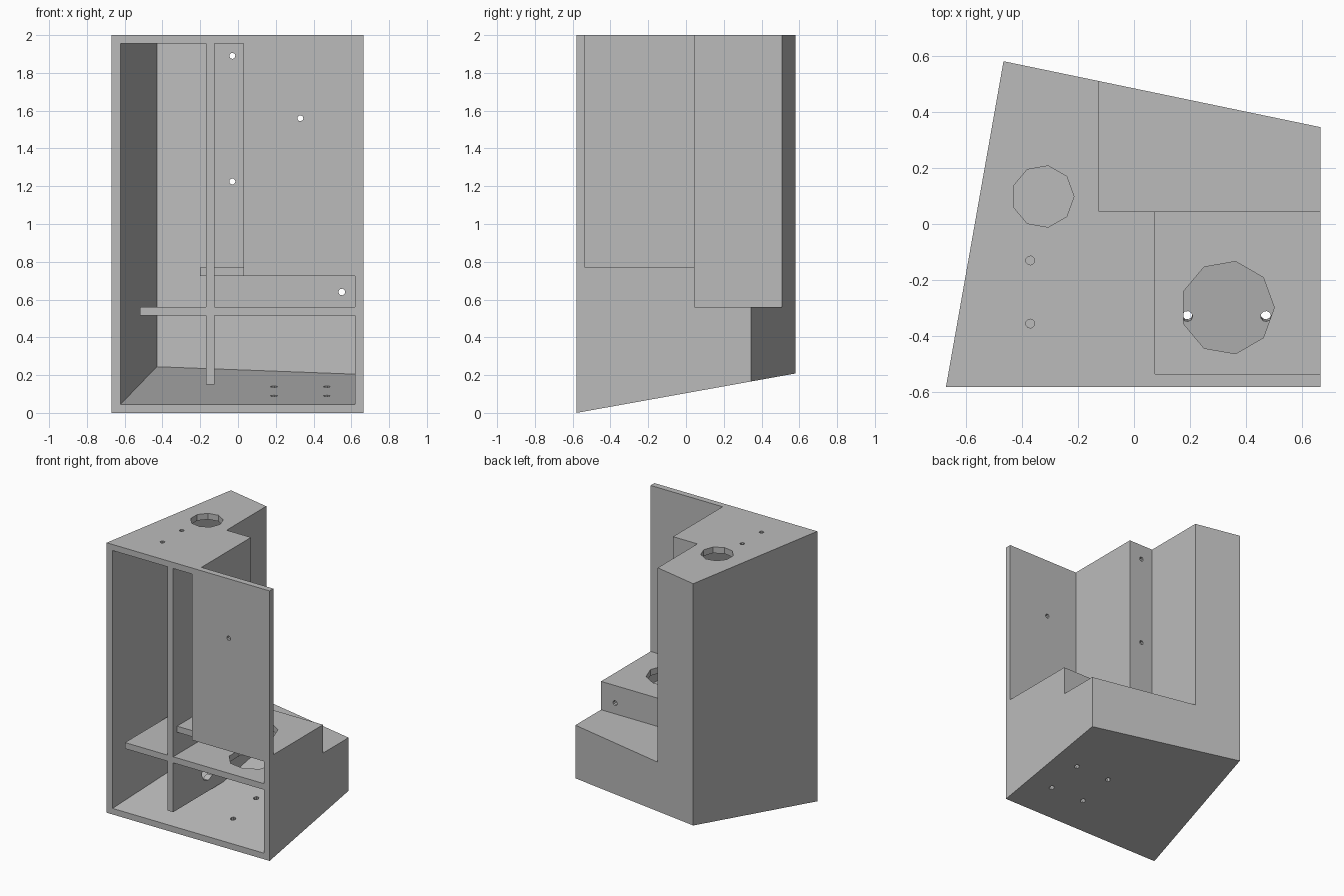
import bpy, bmesh, math
from mathutils import Vector, Matrix

if "Cube" in bpy.data.objects:
    bpy.data.objects.remove(bpy.data.objects["Cube"])

grey = bpy.data.materials.new("plain_grey")
grey.use_nodes = True
COLOUR = (0.5, 0.5, 0.5, 1)
grey.diffuse_color = COLOUR
grey.node_tree.nodes["Principled BSDF"].inputs["Base Color"].default_value = COLOUR

T = 0.045                      # plate thickness
FRONT, LID, TOP = -0.58, 1.955, 2.0
SLOPE = 0.18                   # rise of the tilted base


def base(y):
    return SLOPE * (y - FRONT)


def floor_top(y):
    return base(y) + T


def back(x):
    return 0.345 - 0.208 * (x - 0.665)


def back_in(x):
    return back(x) - T


def add_object(name, bm):
    bmesh.ops.recalc_face_normals(bm, faces=bm.faces)
    mesh = bpy.data.meshes.new(name)
    bm.to_mesh(mesh)
    bm.free()
    mesh.materials.append(grey)
    ob = bpy.data.objects.new(name, mesh)
    bpy.context.collection.objects.link(ob)
    return ob


def loft(name, low, high):
    """Solid between two matching outlines."""
    bm = bmesh.new()
    a = [bm.verts.new(p) for p in low]
    b = [bm.verts.new(p) for p in high]
    bm.faces.new(a)
    bm.faces.new(b)
    for i in range(len(a)):
        j = (i + 1) % len(a)
        bm.faces.new((a[i], a[j], b[j], b[i]))
    return add_object(name, bm)


def prism(name, plan, z0, z1):
    """Upright prism; z0 and z1 may be heights or functions of y."""
    def h(z, y):
        return z(y) if callable(z) else z
    return loft(name, [(x, y, h(z0, y)) for x, y in plan],
                [(x, y, h(z1, y)) for x, y in plan])


def box(name, x0, x1, y0, y1, z0, z1):
    return prism(name, [(x0, y0), (x1, y0), (x1, y1), (x0, y1)], z0, z1)


def drill(ob, centre, axis, radius, sides=9, flip=False):
    """Cut a straight hole through a plate."""
    bm = bmesh.new()
    bmesh.ops.create_cone(bm, cap_ends=True, segments=sides, radius1=radius,
                          radius2=radius, depth=0.2)
    # put one corner on +x (or -x when flipped)
    first = min(bm.verts, key=lambda v: abs(math.atan2(v.co.y, v.co.x)))
    turn = -math.atan2(first.co.y, first.co.x) + (math.pi if flip else 0)
    bm.transform(Matrix.Rotation(turn, 4, 'Z'))
    bm.transform(Vector((0, 0, 1)).rotation_difference(Vector(axis)).to_matrix().to_4x4())
    bm.transform(Matrix.Translation(centre))
    cutter = add_object("hole_cutter", bm)
    cutter.hide_render = True
    mod = ob.modifiers.new("hole", 'BOOLEAN')
    mod.operation, mod.solver, mod.object = 'DIFFERENCE', 'EXACT', cutter
    bpy.context.view_layer.objects.active = ob
    bpy.ops.object.modifier_apply(modifier=mod.name)
    bpy.data.objects.remove(cutter)


X, Y, Z = (1, 0, 0), (0, 1, 0), (0, 0, 1)
LEFT_F, LEFT_B = (-0.67, FRONT), (-0.465, 0.58)
IN_F, IN_B = (-0.622, FRONT), (-0.43, back_in(-0.43))
DIV0, DIV1 = -0.17, -0.125     # divider sides
R0, R1 = 0.62, 0.665           # right wall sides
PIN = 0.016                    # small hole radius

# Outer walls
prism("slanted_side_wall", [LEFT_F, IN_F, IN_B, LEFT_B], base, LID)
prism("tall_back_wall", [IN_B, (DIV1, back_in(DIV1)), (DIV1, back(DIV1)), LEFT_B], base, LID)
prism("low_back_wall", [(DIV1, back_in(DIV1)), (R0, back_in(R0)), (R0, back(R0)),
                        (DIV1, back(DIV1))], base, 0.56)
side = box("straight_side_wall", R0, R1, FRONT, T, base, 0.77)
for y in (-0.36, -0.14):
    drill(side, (R0, y, 0.325), X, PIN)
prism("straight_side_wall_rear", [(R0, T), (R1, T), (R1, back(R1)), (R0, back(R0))], base, 0.56)

# Tilted floor with a large opening and four screw holes
floor = prism("floor", [IN_F, (R0, FRONT), (R0, back_in(R0)), IN_B], base, floor_top)
normal = Vector((0, -SLOPE, 1)).normalized()
FX, FY = 0.33, -0.19
drill(floor, (FX, FY, base(FY) + T / 2), normal, 0.142, flip=True)
for dx in (-0.14, 0.14):
    for dy in (-0.135, 0.135):
        drill(floor, (FX + dx, FY + dy, base(FY + dy) + T / 2), normal, 0.019)

# Stepped roof
roof = prism("roof", [LEFT_F, (0.03, FRONT), (0.03, FRONT + T), (0.075, FRONT + T), (0.075, T),
                      (DIV1, T), (DIV1, back(DIV1)), LEFT_B], LID, TOP)
drill(roof, (-0.325, 0.098, LID), Z, 0.111)
for y in (-0.355, -0.13):
    drill(roof, (-0.37, y, LID), Z, PIN)

# Front panel and the recessed walls behind it
panel = box("front_panel", 0.03, R1, FRONT, FRONT + T, 0.725, TOP)
drill(panel, (0.33, FRONT, 1.56), Y, PIN)
box("recessed_side_wall", 0.03, 0.075, FRONT + T, T, 0.77, LID)
inner = box("recessed_back_wall", DIV1, 0.03, 0, T, 0.77, LID)
for z in (1.225, 1.89):
    drill(inner, (-0.03, 0, z), Y, PIN)
riser = box("step_riser", DIV1, R0, 0, T, 0.56, 0.725)
drill(riser, (0.55, 0, 0.64), Y, 0.018)

# Upright divider, raised clear of the floor at the front
yb = back_in(DIV0)
gap_end = FRONT + (0.15 - T) / SLOPE
profile = [(FRONT, 0.15), (gap_end, 0.15), (yb, floor_top(yb)), (yb, LID), (FRONT, LID)]
divider = loft("divider", [(DIV0, y, z) for y, z in profile], [(DIV1, y, z) for y, z in profile])
drill(divider, (DIV0, -0.17, 0.305), X, 0.075)

# Shelf and upper ledge, both with the same large opening
shelf = prism("shelf", [(-0.52, FRONT), (R0, FRONT), (R0, back_in(R0)), IN_B, (-0.52, 0.01)],
              0.515, 0.56)
ledge = box("ledge", -0.2, R0, FRONT + T, T, 0.725, 0.77)
for plate in (shelf, ledge):
    drill(plate, (0.333, -0.298, plate.data.vertices[0].co.z), Z, 0.167)
